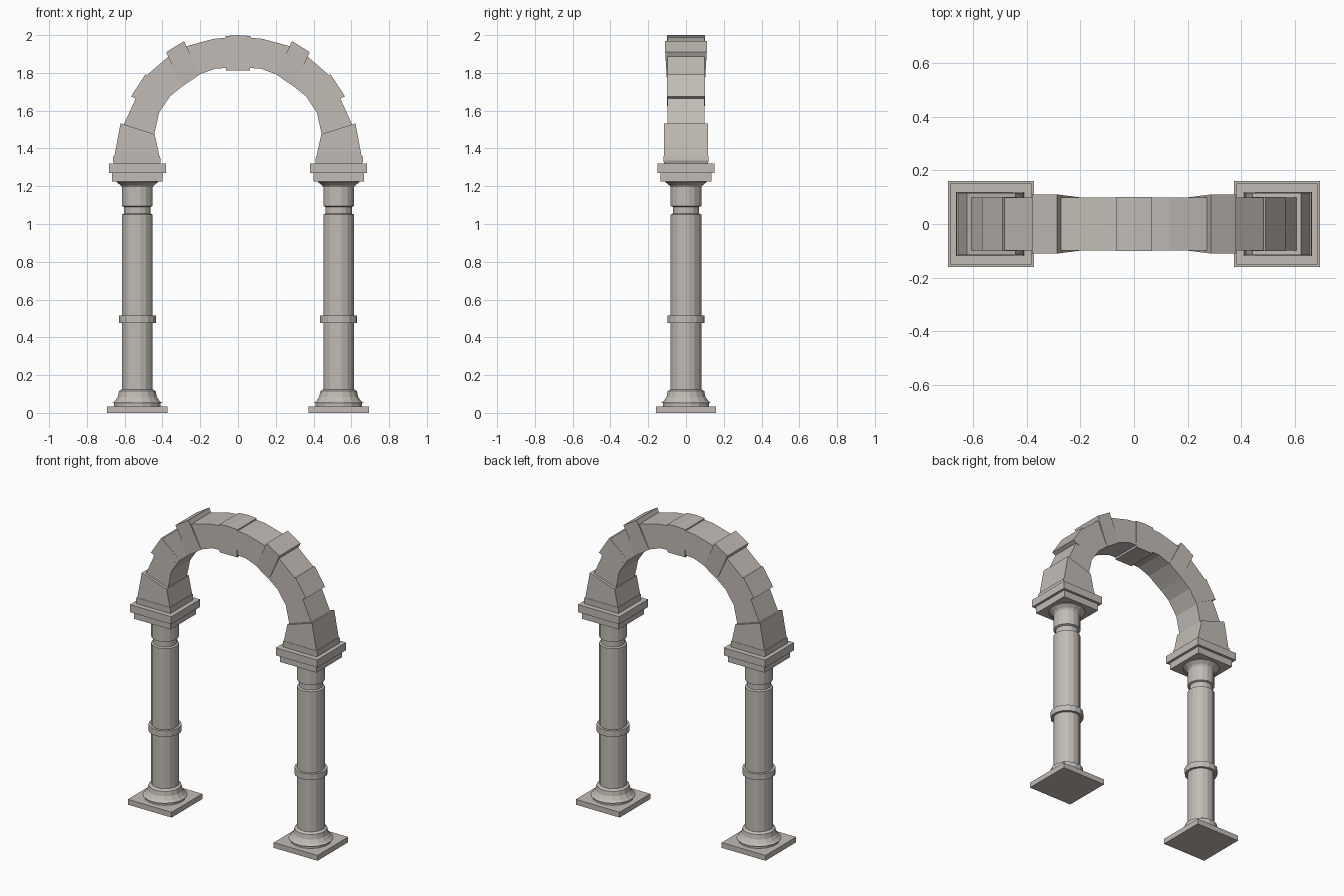
import bpy, bmesh, math

if "Cube" in bpy.data.objects:
    bpy.data.objects.remove(bpy.data.objects["Cube"])

stone = bpy.data.materials.new("warm_grey_stone")
stone.diffuse_color = (0.54, 0.50, 0.465, 1)
stone.use_nodes = True
stone.node_tree.nodes["Principled BSDF"].inputs["Base Color"].default_value = stone.diffuse_color
CX = 0.533  # column centre


def finish(bm, name):
    bmesh.ops.recalc_face_normals(bm, faces=bm.faces)
    me = bpy.data.meshes.new(name)
    bm.to_mesh(me)
    bm.free()
    me.materials.append(stone)
    ob = bpy.data.objects.new(name, me)
    bpy.context.collection.objects.link(ob)
    return ob


def slab(name, cx, half, z0, z1):
    bm = bmesh.new()
    bmesh.ops.create_cube(bm, size=1)
    for v in bm.verts:
        v.co = (cx + v.co.x * 2 * half, v.co.y * 2 * half, z0 + (v.co.z + 0.5) * (z1 - z0))
    return finish(bm, name)


def lathe(name, cx, profile, n=16):
    bm = bmesh.new()
    rings = []
    for r, z in profile:
        rings.append([bm.verts.new((cx + r * math.cos(2 * math.pi * (i + 0.5) / n),
                                    r * math.sin(2 * math.pi * (i + 0.5) / n), z))
                      for i in range(n)])
    for a, b in zip(rings, rings[1:]):
        for i in range(n):
            j = (i + 1) % n
            bm.faces.new((a[i], a[j], b[j], b[i]))
    bm.faces.new(rings[0])
    bm.faces.new(rings[-1])
    return finish(bm, name)


def prism(name, s, pts):
    """Block from (x, z, half depth) outline points, mirrored by s."""
    bm = bmesh.new()
    f = [bm.verts.new((s * x, -d, z)) for x, z, d in pts]
    b = [bm.verts.new((s * x, d, z)) for x, z, d in pts]
    bm.faces.new(f)
    bm.faces.new(b)
    for i in range(len(pts)):
        j = (i + 1) % len(pts)
        bm.faces.new((f[i], f[j], b[j], b[i]))
    return finish(bm, name)


# column profile: base mouldings, shaft, neck groove, flared capital
column = [(0.125, 0.03), (0.125, 0.052), (0.135, 0.052), (0.12, 0.064), (0.105, 0.085),
          (0.099, 0.115), (0.083, 0.125), (0.083, 1.05), (0.071, 1.055), (0.071, 1.09),
          (0.083, 1.095), (0.083, 1.195), (0.09, 1.205), (0.112, 1.222), (0.112, 1.24)]

# arch ring: (outer x, outer z, inner x, inner z)
ring = [(0.05, 1.988, 0.05, 1.826), (0.13, 1.98, 0.12, 1.823), (0.27, 1.942, 0.2, 1.793),
        (0.37, 1.885, 0.296, 1.728), (0.48, 1.79, 0.36, 1.676),
        (0.54, 1.668, 0.418, 1.59), (0.605, 1.525, 0.444, 1.47)]

for s, side in ((-1, "left"), (1, "right")):
    x = s * CX
    slab("plinth_" + side, x, 0.16, 0, 0.035)
    lathe("column_" + side, x, column)
    lathe("shaft_band_" + side, x, [(0.075, 0.475), (0.1, 0.475), (0.1, 0.515), (0.075, 0.515)])
    slab("abacus_lower_" + side, x, 0.134, 1.225, 1.272)
    slab("abacus_upper_" + side, x, 0.151, 1.27, 1.32)

    # springer block with a small foot moulding
    prism("springer_foot_" + side, s, [(0.655, 1.315, 0.116), (0.663, 1.335, 0.119), (0.66, 1.36, 0.118),
                                       (0.413, 1.36, 0.118), (0.41, 1.335, 0.119), (0.413, 1.315, 0.116)])
    prism("springer_" + side, s, [(0.655, 1.355, 0.116), (0.622, 1.533, 0.116),
                                  (0.441, 1.475, 0.116), (0.415, 1.355, 0.116)])

    # half arch as one strip
    bm = bmesh.new()
    loops = [[bm.verts.new(p) for p in ((s * ox, -0.098, oz), (s * ox, 0.098, oz),
                                        (s * ix, 0.098, iz), (s * ix, -0.098, iz))]
             for ox, oz, ix, iz in ring]
    for a, b in zip(loops, loops[1:]):
        for i in range(4):
            j = (i + 1) % 4
            bm.faces.new((a[i], a[j], b[j], b[i]))
    bm.faces.new(loops[0])
    bm.faces.new(loops[-1])
    finish(bm, "arch_ring_" + side)

    # raised voussoirs
    prism("upper_voussoir_" + side, s, [(0.286, 1.968, 0.11), (0.38, 1.91, 0.11),
                                        (0.296, 1.728, 0.099), (0.2, 1.793, 0.099)])
    prism("lower_voussoir_" + side, s, [(0.49, 1.793, 0.1), (0.566, 1.676, 0.1),
                                        (0.43, 1.605, 0.099), (0.37, 1.69, 0.099)])

# keystone
prism("keystone", 1, [(-0.066, 1.995, 0.1), (0.0, 2.0, 0.1), (0.066, 1.995, 0.1),
                      (0.064, 1.812, 0.1), (-0.064, 1.812, 0.1)])
